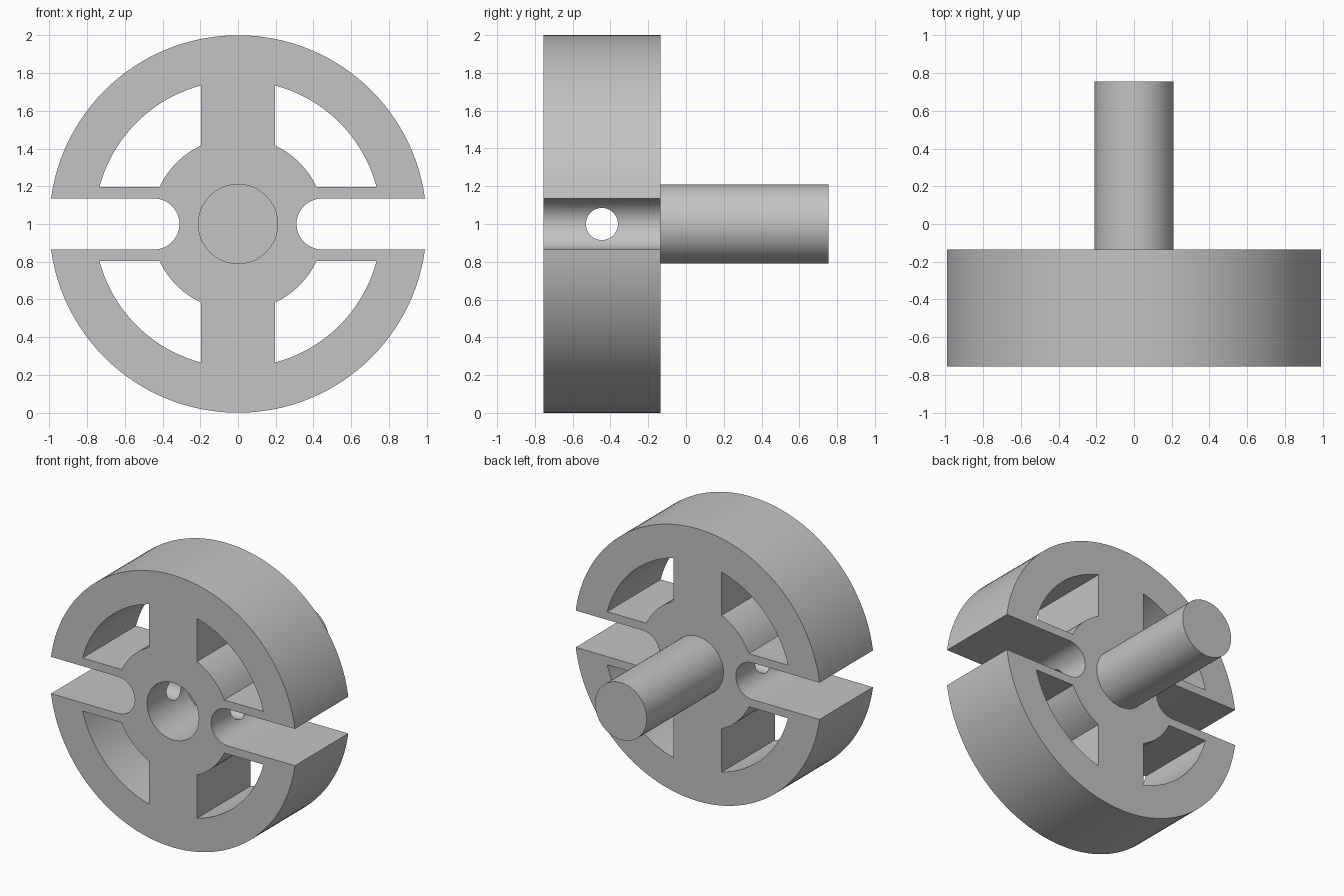
import bpy, bmesh
from math import sin, cos, asin, acos, pi, radians

if "Cube" in bpy.data.objects:
    bpy.data.objects.remove(bpy.data.objects["Cube"], do_unlink=True)

CENTRE_Z = 1.0
FRONT, BACK, SHAFT_END = -0.755, -0.135, 0.755
HUB_R, RIM_R, SHAFT_R = 0.46, 0.76, 0.21
SPOKE, SLOT, SLOT_X = 0.195, 0.135, 0.445
BORE_DEPTH = 0.45

steel = bpy.data.materials.new("Plain grey")
steel.use_nodes = True
grey = (0.55, 0.55, 0.55, 1)
steel.diffuse_color = grey
steel.node_tree.nodes["Principled BSDF"].inputs["Base Color"].default_value = grey


def arc(r, a, b, n, cx=0.0):
    return [(cx + r * cos(a + (b - a) * i / n), r * sin(a + (b - a) * i / n))
            for i in range(n + 1)]


def circle(r, n=128):
    return arc(r, 0, 2 * pi, n)[:-1]


def prism(name, outline, y0, y1, along_x=False):
    """Extrude an outline along y, or along x when asked."""
    bm = bmesh.new()
    if along_x:
        verts = [bm.verts.new((y0, (FRONT + BACK) / 2 + u, CENTRE_Z + v)) for u, v in outline]
        move = (y1 - y0, 0, 0)
    else:
        verts = [bm.verts.new((u, y0, CENTRE_Z + v)) for u, v in outline]
        move = (0, y1 - y0, 0)
    face = bm.faces.new(verts)
    ext = bmesh.ops.extrude_face_region(bm, geom=[face])
    new = [g for g in ext["geom"] if isinstance(g, bmesh.types.BMVert)]
    bmesh.ops.translate(bm, vec=move, verts=new)
    bmesh.ops.recalc_face_normals(bm, faces=bm.faces)
    mesh = bpy.data.meshes.new(name)
    bm.to_mesh(mesh)
    bm.free()
    mesh.materials.append(steel)
    ob = bpy.data.objects.new(name, mesh)
    bpy.context.collection.objects.link(ob)
    return ob


def combine(target, tool, operation):
    mod = target.modifiers.new(operation, "BOOLEAN")
    mod.operation, mod.solver, mod.object = operation, "EXACT", tool
    bpy.context.view_layer.objects.active = target
    bpy.ops.object.modifier_apply(modifier=mod.name)
    bpy.data.objects.remove(tool, do_unlink=True)


# Disc with its rear shaft
wheel = prism("slotted_wheel_with_shaft", circle(1.0), FRONT, BACK)
combine(wheel, prism("shaft", circle(SHAFT_R, 64), BACK - 0.1, SHAFT_END), "UNION")

# Four windows between the spokes, from hub to rim
window = (arc(RIM_R, asin(SPOKE / RIM_R), acos(SPOKE / RIM_R), 20)
          + arc(HUB_R, acos(SPOKE / HUB_R), asin(SPOKE / HUB_R), 12))
# Round-ended slot open at the rim
slot = [(1.2, SLOT)] + arc(SLOT, pi / 2, 3 * pi / 2, 24, SLOT_X) + [(1.2, -SLOT)]

for sx in (1, -1):
    combine(wheel, prism("slot_cutter", [(sx * u, v) for u, v in slot],
                         FRONT - 0.1, BACK + 0.1), "DIFFERENCE")
    for sz in (1, -1):
        combine(wheel, prism("window_cutter", [(sx * u, sz * v) for u, v in window],
                             FRONT - 0.1, BACK + 0.1), "DIFFERENCE")

# Blind bore in the front and a cross hole joining the two slots
combine(wheel, prism("bore_cutter", circle(SHAFT_R, 64), FRONT - 0.1, FRONT + BORE_DEPTH),
        "DIFFERENCE")
combine(wheel, prism("cross_hole_cutter", circle(0.085, 40), -SLOT_X, SLOT_X, True),
        "DIFFERENCE")

# Smooth curved walls, crisp edges
bpy.ops.object.select_all(action="DESELECT")
wheel.select_set(True)
bpy.context.view_layer.objects.active = wheel
bpy.ops.object.shade_smooth_by_angle(angle=radians(30))
